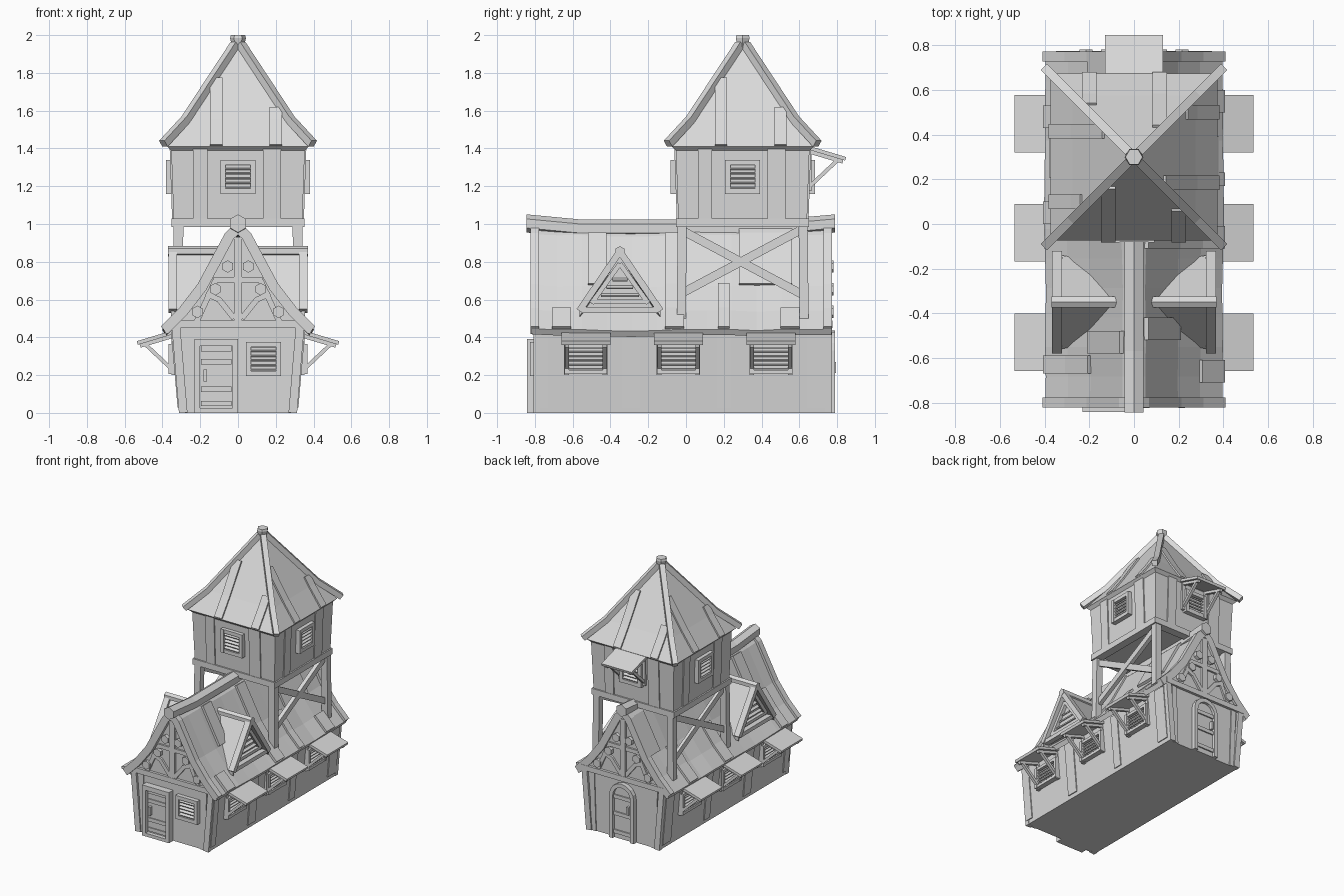
import bpy, bmesh, math, random
from mathutils import Matrix, Vector

random.seed(4)
cube = bpy.data.objects.get("Cube")
if cube:
    bpy.data.objects.remove(cube, do_unlink=True)

grey = bpy.data.materials.new("plain_grey")
grey.use_nodes = True
COLOUR = (0.7, 0.7, 0.7, 1)
grey.diffuse_color = COLOUR
grey.node_tree.nodes["Principled BSDF"].inputs["Base Color"].default_value = COLOUR
HERE = Matrix()
X, Y, Z = Vector((1, 0, 0)), Vector((0, 1, 0)), Vector((0, 0, 1))


def loft(name, rings, m=HERE):
    """Closed solid through rings that have equal point counts."""
    bm = bmesh.new()
    rows = [[bm.verts.new(m @ Vector(p)) for p in ring] for ring in rings]
    n = len(rows[0])
    for a, b in zip(rows, rows[1:]):
        for i in range(n):
            j = (i + 1) % n
            bm.faces.new((a[i], a[j], b[j], b[i]))
    bm.faces.new(rows[0])
    bm.faces.new(rows[-1])
    bmesh.ops.recalc_face_normals(bm, faces=bm.faces)
    mesh = bpy.data.meshes.new(name)
    bm.to_mesh(mesh)
    bm.free()
    mesh.materials.append(grey)
    ob = bpy.data.objects.new(name, mesh)
    bpy.context.collection.objects.link(ob)
    return ob


def bar(name, pts, side, w, t, m=HERE):
    """Rectangular timber along a path; w runs along side, t across it."""
    pts = [Vector(p) for p in pts]
    side = Vector(side).normalized()
    rings = []
    for i, p in enumerate(pts):
        tan = pts[min(i + 1, len(pts) - 1)] - pts[max(i - 1, 0)]
        s, n = side * w / 2, tan.cross(side).normalized() * t / 2
        rings.append([p + s + n, p - s + n, p - s - n, p + s - n])
    return loft(name, rings, m)


def box(name, x, y, z, m=HERE):
    ring = [(x[0], y[0]), (x[1], y[0]), (x[1], y[1]), (x[0], y[1])]
    return loft(name, [[(a, b, c) for a, b in ring] for c in z], m)


def hexagon(centre, r, u, v):
    c = Vector(centre)
    return [c + u * r * math.cos(math.pi * (k + .5) / 3) + v * r * math.sin(math.pi * (k + .5) / 3)
            for k in range(6)]


def square(h, z):
    return [(-h, -h, z), (h, -h, z), (h, h, z), (-h, h, z)]


def spot(x, y, z, turns=0):
    return Matrix.Translation((x, y, z)) @ Matrix.Rotation(turns * math.pi / 2, 4, 'Z')


# Louvred window, facing local -y
def window(name, m, w=.185, h=.18, f=.027):
    a, b = w / 2, h / 2
    for s in (-1, 1):
        box(name + "_jamb", sorted((s * a, s * (a - f))), (-.035, .03), (-b, b), m)
        box(name + "_rail", (-a + f, a - f), (-.033, .03), sorted((s * b, s * (b - f))), m)
    box(name + "_back", (-a + f, a - f), (0, .03), (-b + f, b - f), m)
    for i in range(5):
        z = (i - 2) * (h - 2 * f) / 5
        bar(name + "_slat", [(f - a, -.014, z), (a - f, -.014, z)], (0, 1, .6), .028, .009, m)


# Propped awning, facing local -y
def awning(name, m):
    bar(name + "_lid", [(0, .0, .145), (0, -.2, .085)], X, .258, .02, m)
    for s in (-1, 1):
        bar(name + "_prop", [(s * .1, 0, -.07), (s * .1, -.165, .085)], X, .022, .02, m)
        bar(name + "_arm", [(s * .1, 0, .125), (s * .1, -.185, .07)], X, .022, .02, m)
        box(name + "_post", sorted((s * .089, s * .115)), (-.02, .02), (-.085, .12), m)


# House body
half = [(.31, 0), (.35, .45), (.27, .55), (.18, .66), (.04, .92)]
outline = half + [(-x, z) for x, z in reversed(half)]
loft("house_walls", [[(x, y, z) for x, z in outline] for y in (-.79, .755)])

# Main roof: two flared, slightly uneven slabs
slope = [(0, 1.0), (.055, .95), (.2, .68), (.3, .55), (.4, .45)]
stations = [-.815 + 1.585 * i / 12 for i in range(13)]
waves = [random.uniform(-.008, .006) for _ in stations]
for s in (-1, 1):
    rings = []
    for y, d in zip(stations, waves):
        sag = d - .012 * (1 - (y / .8) ** 2)
        top = [(s * (x + d * .7), y, z + sag) for x, z in slope]
        low = [(s * (x - .018 + d * .7), y, z - .03 + sag) for x, z in slope]
        rings.append(top + low[::-1])
    loft("roof_slope", rings)
    for y in (-.8, .75):
        bar("barge_board", [(s * (x - .01), y, z - .012) for x, z in slope], Y, .045, .055)

# Loose roof boards: side, y, width, first and last slope point
for s, y, w, i, j in ((1, -.47, .1, 1, 3), (1, -.66, .1, 3, 5), (1, -.06, .1, 1, 5), (1, .42, .28, 0, 3),
                      (1, .55, .1, 3, 5), (1, .2, .06, 2, 5), (-1, -.53, .1, 1, 3), (-1, -.63, .08, 2, 5),
                      (-1, .05, .1, 2, 5), (-1, .48, .1, 2, 5), (-1, .68, .14, 0, 3)):
    bar("roof_board", [(s * x, y, z) for x, z in slope[i:j]], Y, w, .022)
ridge = ((-.845, 1.003), (-.57, .977), (.5, .977), (.79, 1.003))
loft("ridge_beam", [hexagon((0, y, z), .048, X, Z) for y, z in ridge])

# Gable timbering, front and back
for m in (spot(0, -.79, 0), spot(0, .755, 0, 2)):
    box("gable_beam", (-.35, .35), (-.02, .02), (.45, .49), m)
    box("gable_post", (-.022, .022), (-.018, .02), (.49, .93), m)
    box("gable_collar", (-.13, .13), (-.014, .02), (.69, .72), m)
    for s in (-1, 1):
        bar("gable_corner_post", [(s * .29, 0, 0), (s * .328, 0, .45)], Y, .035, .045, m)
        bar("gable_brace", [(s * .02, 0, .5), (s * .1, 0, .6), (s * .17, 0, .63)], Y, .03, .03, m)
        bar("gable_strut", [(s * .22, 0, .48), (s * .12, 0, .7)], Y, .026, .03, m)
        bar("gable_board", [(s * .255, 0, 0), (s * .27, 0, .45)], Y, .014, .04, m)
        for x, z in ((.055, .775), (.12, .655), (.215, .535)):
            loft("gable_peg", [hexagon((s * x, y, z), .033, X, Z) for y in (-.026, .01)], m)

# Front door and window
front = spot(-.115, -.79, 0)
for s in (-1, 1):
    box("door_jamb", sorted((s * .115, s * .085)), (-.052, .02), (0, .39), front)
box("door_lintel", (-.085, .085), (-.052, .02), (.355, .39), front)
box("door_step", (-.085, .085), (-.052, .02), (0, .025), front)
box("door_leaf", (-.085, .085), (-.022, .02), (.025, .355), front)
for z in (.05, .125, .27, .34):
    box("door_rail", (-.08, .08), (-.03, 0), (z - .014, z + .014), front)
box("door_handle", (-.068, -.05), (-.048, 0), (.165, .23), front)
window("front_window", spot(.135, -.79, .285))

# Arched back door
back = spot(0, .755, 0, 2)
arc = [(.09 * math.cos(a), .33 + .09 * math.sin(a)) for a in [math.pi * k / 8 for k in range(9)]]
arch = [(.09, 0)] + arc + [(-.09, 0)]
bar("back_door_frame", [(x, -.005, z) for x, z in arch], Y, .055, .03, back)
loft("back_door_leaf", [[(x, y, z) for x, z in arch] for y in (-.012, .02)], back)
for z in (.05, .19, .32):
    box("back_door_rail", (-.08, .08), (-.022, 0), (z - .014, z + .014), back)
box("back_door_handle", (.045, .06), (-.038, 0), (.21, .27), back)

# Long side walls: boards, windows, awnings
for s in (-1, 1):
    for y, w in ((-.76, .06), (-.29, .09), (.2, .07), (.69, .1)):
        bar("wall_board", [(s * .312, y, .03), (s * .347, y, .43)], Y, w, .016)
    for y in (-.53, -.04, .45):
        m = spot(s * .333, y, .285, s)
        window("side_window", m, .225, .16, .022)
        awning("side_awning", m)

# Roof dormers
for s in (-1, 1):
    m = spot(0, -.35, 0, s)
    for t in (-1, 1):
        top = [(0, -.355, .86), (t * .215, -.355, .54), (t * .2, -.27, .54), (0, -.08, .86)]
        loft("dormer_roof", [top, [(x, y, z - .03) for x, y, z in top]], m)
        bar("dormer_barge", [(t * .215, -.345, .54), (0, -.345, .855)], Y, .045, .035, m)
        bar("dormer_trim", [(t * .15, -.325, .58), (0, -.325, .79)], Y, .03, .025, m)
    bar("dormer_sill", [(-.2, -.34, .545), (.2, -.34, .545)], Y, .04, .03, m)
    bar("dormer_trim", [(-.15, -.325, .588), (.15, -.325, .588)], Y, .03, .022, m)
    tri = [(-.2, .54), (.2, .54), (0, .83)]
    loft("dormer_panel", [[(x, y, z) for x, z in tri] for y in (-.315, -.2)], m)
    for i in range(3):
        z = .625 + i * .04
        bar("dormer_slat", [(-.1 + i * .03, -.32, z), (.1 - i * .03, -.32, z)], (0, 1, .6), .025, .009, m)
    loft("dormer_ridge", [hexagon((0, y, .855), .028, X, Z) for y in (-.37, -.07)], m)

# Tower: legs, braces, room
tower = spot(0, .3, 0)
loft("tower_room", [square(.34, 1.0), square(.354, 1.41)], tower)
for s in (-1, 1):
    for t in (-1, 1):
        bar("tower_leg", [(s * .32, t * .325, .5), (s * .315, t * .32, 1.02)], X, .052, .048, tower)
        bar("tower_cross_brace", [(s * .31, -.31, .8 - t * .16), (s * .31, .31, .8 + t * .17)],
            X, .026 + t * .004, .045, tower)

for k in range(4):
    m = spot(0, .3, 0, k)
    box("tower_sill", (-.35, .35), (-.352, -.29), (.985, 1.03), m)
    for u, w in ((-.2, .075), (.18, .095)):
        bar("tower_board", [(u, -.342, 1.03), (u, -.355, 1.41)], X, w, .014, m)
    window("tower_window", m @ spot(0, -.347, 1.25))
    # Roof boards and hip timbers
    bar("tower_roof_board", [(-.115, -.375, 1.415), (-.115, -.277, 1.55), (-.115, -.135, 1.77)], X, .065, .018, m)
    bar("tower_roof_board", [(.2, -.375, 1.415), (.2, -.277, 1.55), (.2, -.235, 1.615)], X, .065, .018, m)
    bar("tower_hip", [(.395, -.395, 1.425), (.275, -.275, 1.555), (.015, -.015, 1.95)], (1, 1, 0), .04, .04, m)
awning("tower_awning", spot(0, .645, 1.26, 2))

# Tower roof and finial
loft("tower_roof", [square(.35, 1.385), square(.375, 1.41), square(.275, 1.55), square(.012, 1.95)], tower)
loft("finial", [hexagon((0, .3, z), r, Y, X) for z, r in ((1.93, .03), (1.985, .042), (2.0, .038))])
